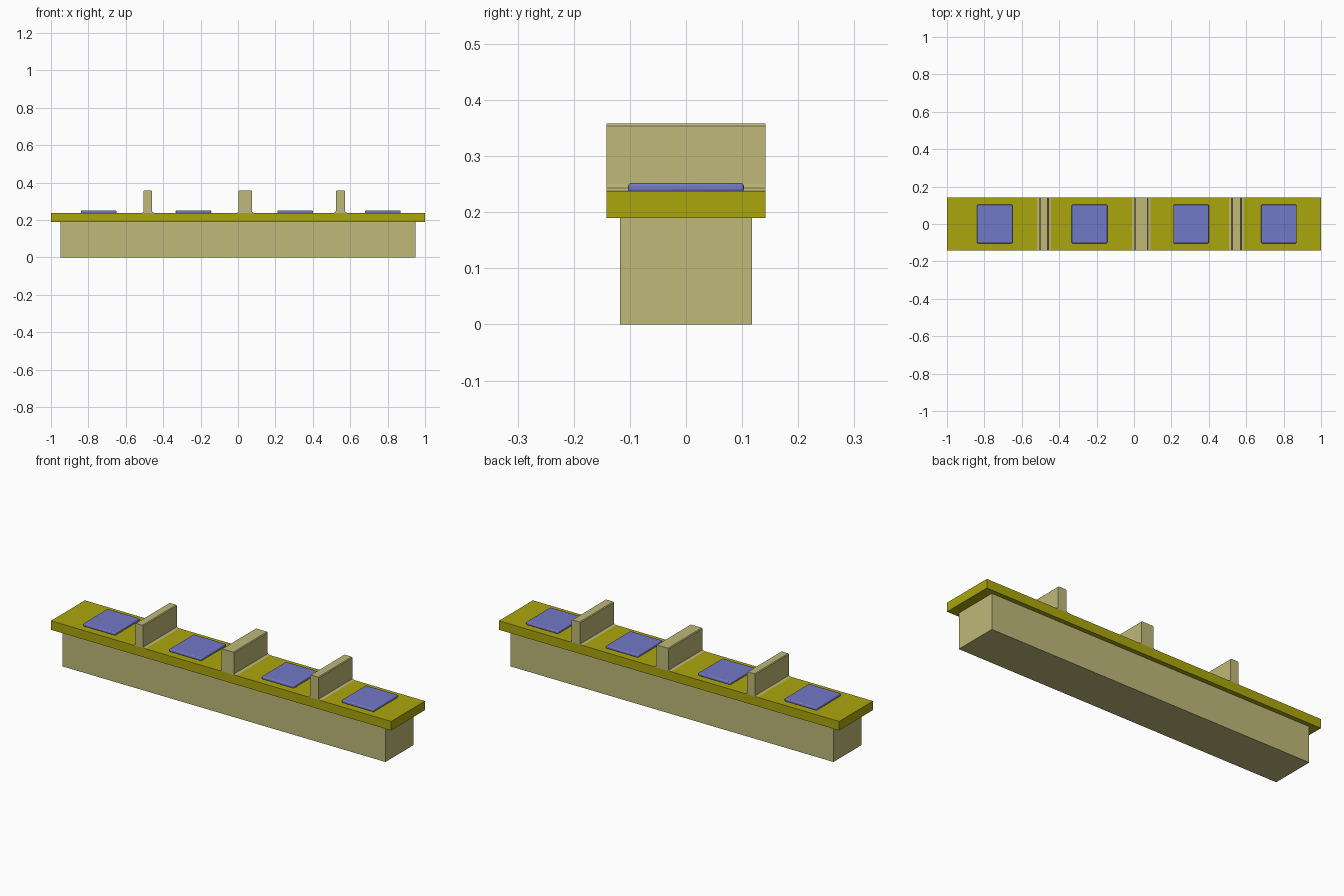
import bpy, bmesh

if "Cube" in bpy.data.objects:
    bpy.data.objects.remove(bpy.data.objects["Cube"])


def material(name, rgb):
    m = bpy.data.materials.new(name)
    m.diffuse_color = (*rgb, 1)
    m.use_nodes = True
    m.node_tree.nodes["Principled BSDF"].inputs["Base Color"].default_value = m.diffuse_color
    return m


BEIGE = material("beige_paint", (0.52, 0.48, 0.19))
OLIVE = material("olive_top", (0.41, 0.38, 0.004))
BLUE = material("blue_fabric", (0.17, 0.19, 0.57))


def finish(name, bm, mat):
    bmesh.ops.recalc_face_normals(bm, faces=bm.faces)
    mesh = bpy.data.meshes.new(name)
    bm.to_mesh(mesh)
    bm.free()
    mesh.materials.append(mat)
    ob = bpy.data.objects.new(name, mesh)
    bpy.context.collection.objects.link(ob)
    return ob


def box(name, x0, x1, half_y, z0, z1, mat, bevel=0, segments=1):
    bm = bmesh.new()
    bmesh.ops.create_cube(bm, size=1)
    for v in bm.verts:
        v.co.x = x1 if v.co.x > 0 else x0
        v.co.y *= 2 * half_y
        v.co.z = z1 if v.co.z > 0 else z0
    ob = finish(name, bm, mat)
    if bevel:
        mod = ob.modifiers.new("soft_edges", "BEVEL")
        mod.width = bevel
        mod.segments = segments
    return ob


def divider(name, x0, x1, half_y, z0, z1):
    # upright slab with a small flared foot and softened top edges
    half = [(0.014, z0), (0.005, z0 + 0.002), (0.001, z0 + 0.005),
            (0, z0 + 0.012), (0, z1 - 0.004), (-0.004, z1)]
    profile = [(x1 + d, z) for d, z in half] + [(x0 - d, z) for d, z in reversed(half)]
    bm = bmesh.new()
    face = bm.faces.new([bm.verts.new((x, -half_y, z)) for x, z in profile])
    out = bmesh.ops.extrude_face_region(bm, geom=[face])
    for v in out["geom"]:
        if isinstance(v, bmesh.types.BMVert):
            v.co.y = half_y
    # keep the front cap so the solid is closed
    if not face.is_valid:
        bm.faces.new([v for v in bm.verts if v.co.y < 0][:len(profile)])
    return finish(name, bm, BEIGE)


# bench body and overhanging top
box("base", -0.95, 0.95, 0.118, 0, 0.19, BEIGE)
box("seat_top", -1, 1, 0.142, 0.19, 0.238, OLIVE)

# dividers between the seats
for i, (a, b) in enumerate([(-0.505, -0.459), (0.003, 0.075), (0.523, 0.573)], 1):
    divider(f"divider_{i}", a, b, 0.142, 0.238, 0.358)

# thin seat pads
for i, (a, b) in enumerate([(-0.84, -0.65), (-0.333, -0.143), (0.21, 0.40), (0.68, 0.87)], 1):
    pad = box(f"seat_pad_{i}", a, b, 0.103, 0.236, 0.252, BLUE, 0.005, 3)
    bpy.ops.object.select_all(action="DESELECT")
    bpy.context.view_layer.objects.active = pad
    pad.select_set(True)
    bpy.ops.object.shade_smooth_by_angle()
